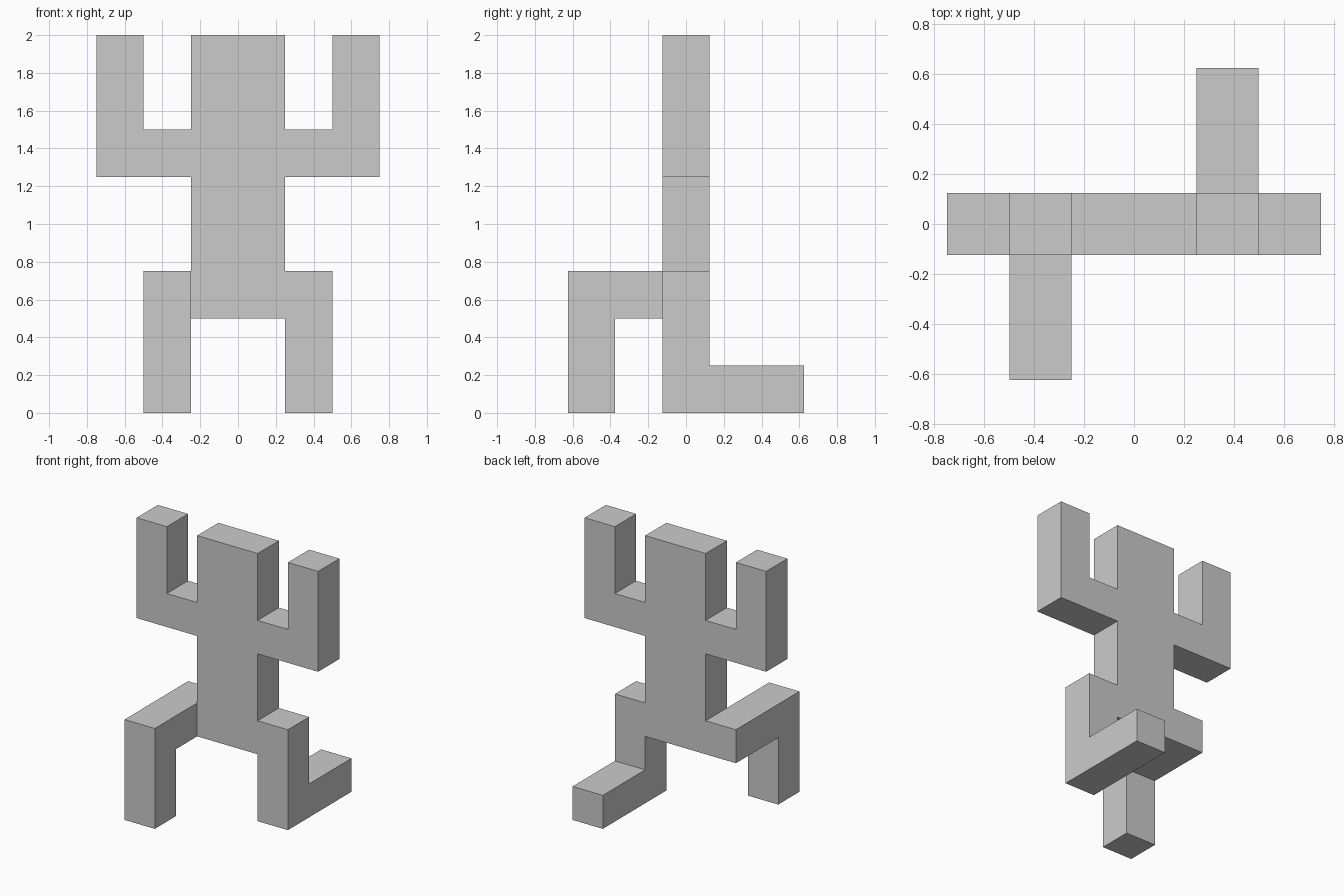
import bpy, bmesh
from mathutils import Vector

if "Cube" in bpy.data.objects:
    bpy.data.objects.remove(bpy.data.objects["Cube"])

U = 0.25  # block unit


def extrude_profile(name, points, push):
    """Closed planar outline of 3D points, extruded along push."""
    bm = bmesh.new()
    face = bm.faces.new([bm.verts.new(p) for p in points])
    ext = bmesh.ops.extrude_face_region(bm, geom=[face], use_keep_orig=True)
    verts = [g for g in ext["geom"] if isinstance(g, bmesh.types.BMVert)]
    bmesh.ops.translate(bm, verts=verts, vec=Vector(push))
    bmesh.ops.recalc_face_normals(bm, faces=bm.faces)
    mesh = bpy.data.meshes.new(name)
    bm.to_mesh(mesh)
    bm.free()
    obj = bpy.data.objects.new(name, mesh)
    bpy.context.collection.objects.link(obj)
    return obj


# Torso with both raised arms: right half outline (x, z), mirrored
half = [(1, 2), (1, 5), (3, 5), (3, 8), (2, 8), (2, 6), (1, 6), (1, 8)]
outline = half + [(-x, z) for x, z in reversed(half)]
extrude_profile("torso_and_arms",
                [(x * U, -U / 2, z * U) for x, z in outline], (0, U, 0))


# Legs: side outlines (y, z) in block units, one block wide in x
def leg(name, x, profile):
    extrude_profile(name, [(x, y * U, z * U) for y, z in profile], (U, 0, 0))


# Leg stepping forward, bent at the knee
leg("forward_leg", -2 * U,
    [(-2.5, 0), (-1.5, 0), (-1.5, 2), (0.5, 2), (0.5, 3), (-2.5, 3)])

# Leg kneeling, shin trailing behind
leg("kneeling_leg", U,
    [(-0.5, 0), (2.5, 0), (2.5, 1), (0.5, 1), (0.5, 3), (-0.5, 3)])
